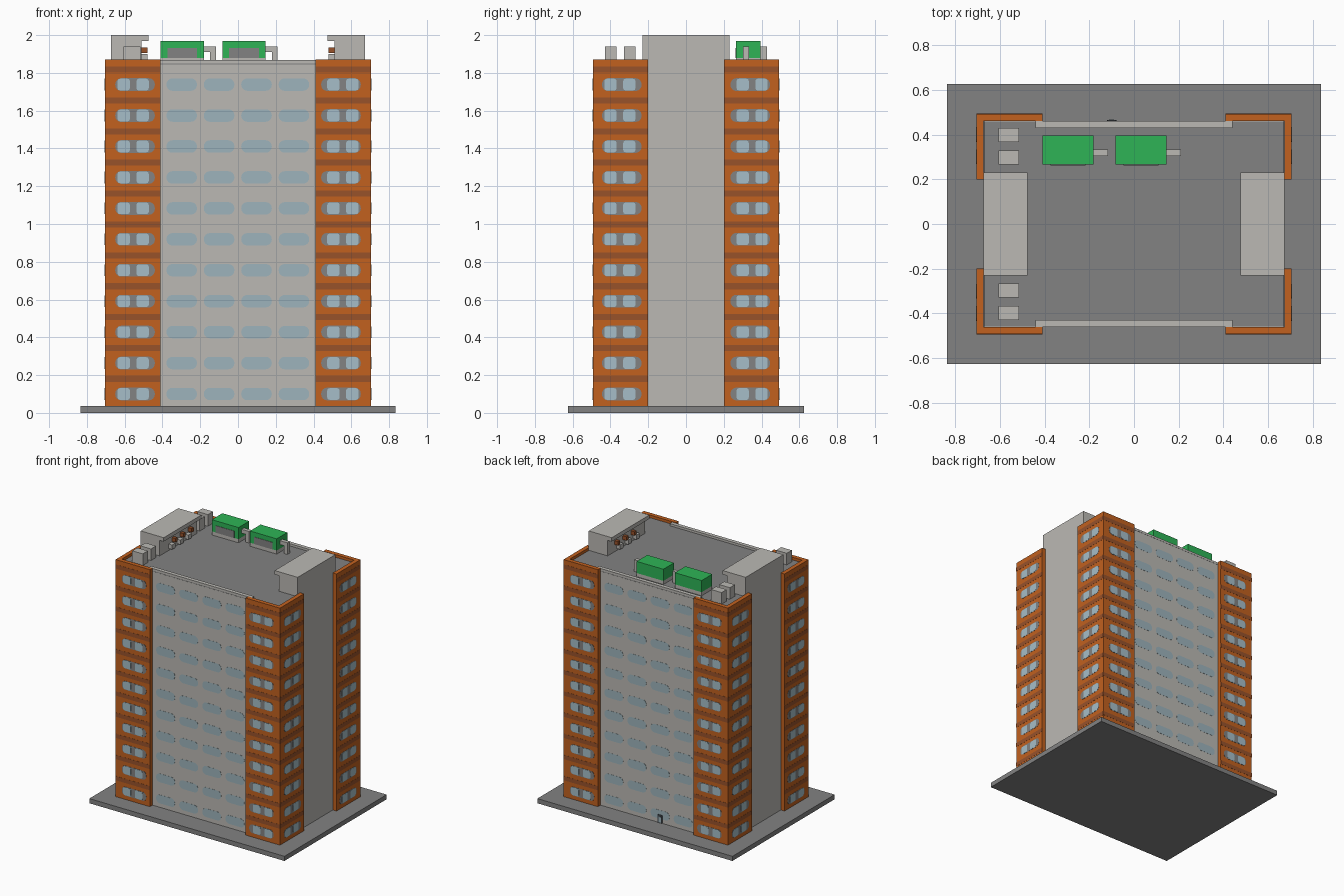
import bpy, bmesh, math
from mathutils import Matrix, Vector

cube = bpy.data.objects.get("Cube")
if cube:
    bpy.data.objects.remove(cube, do_unlink=True)


def srgb(r, g, b):
    return tuple(((c / 255 + 0.055) / 1.055) ** 2.4 for c in (r, g, b)) + (1.0,)


def material(name, rgb):
    m = bpy.data.materials.new(name)
    m.use_nodes = True
    m.diffuse_color = srgb(*rgb)
    m.node_tree.nodes["Principled BSDF"].inputs["Base Color"].default_value = srgb(*rgb)
    return m


CONCRETE = material("light concrete", (187, 185, 180))
ASPHALT = material("dark grey", (130, 130, 130))
ORANGE = material("orange cladding", (194, 97, 31))
BROWN = material("brown band", (152, 82, 42))
GREEN = material("green paint", (46, 180, 86))
GLASS = material("facade glass", (158, 180, 188))
PANE = material("pale pane", (166, 190, 200))
DARK = material("door frame", (60, 66, 72))


def finish(name, bm, mat):
    bmesh.ops.recalc_face_normals(bm, faces=bm.faces)
    me = bpy.data.meshes.new(name)
    bm.to_mesh(me)
    bm.free()
    me.materials.append(mat)
    ob = bpy.data.objects.new(name, me)
    bpy.context.collection.objects.link(ob)
    return ob


def boxes(name, mat, *ranges):
    """Each range is (x0, x1, y0, y1, z0, z1)."""
    bm = bmesh.new()
    for x0, x1, y0, y1, z0, z1 in ranges:
        size = Matrix.Diagonal((abs(x1 - x0), abs(y1 - y0), z1 - z0, 1))
        mid = Matrix.Translation(((x0 + x1) / 2, (y0 + y1) / 2, (z0 + z1) / 2))
        bmesh.ops.create_cube(bm, size=1, matrix=mid @ size)
    return finish(name, bm, mat)


def rounded(w, h, r, seg=4):
    """Outline of a rounded rectangle."""
    pts = []
    for k, (sx, sy) in enumerate(((1, 1), (-1, 1), (-1, -1), (1, -1))):
        for i in range(seg + 1):
            a = (k + i / seg) * math.pi / 2
            pts.append((sx * (w / 2 - r) + r * math.cos(a),
                        sy * (h / 2 - r) + r * math.sin(a)))
    return pts


def plates(name, mat, outline, centres, axis, side, depth, thick):
    """Thin plates on the wall facing side*axis, at centres (u, z)."""
    bm = bmesh.new()
    for cu, cz in centres:
        def at(u, z, d):
            d *= side
            return Vector((d, u, z) if axis == "x" else (u, d, z))
        back = [bm.verts.new(at(cu + u, cz + z, depth - 0.002)) for u, z in outline]
        front = [bm.verts.new(at(cu + u, cz + z, depth + thick)) for u, z in outline]
        bm.faces.new(front)
        n = len(outline)
        for i in range(n):
            j = (i + 1) % n
            bm.faces.new((back[i], back[j], front[j], front[i]))
        bm.faces.new(back[::-1])
    return finish(name, bm, mat)


ROOF, RIM = 1.85, 1.87
ROWS = [0.1 + 0.1638 * i for i in range(11)]
SIDES = (-1, 1)

# Ground slab, tower body and roof
boxes("ground_slab", ASPHALT, (-0.835, 0.835, -0.625, 0.625, 0, 0.036))
boxes("tower_body", CONCRETE, (-0.67, 0.67, -0.46, 0.46, 0.036, ROOF - 0.005))
boxes("roof_deck", ASPHALT, (-0.67, 0.67, -0.459, 0.459, ROOF - 0.005, ROOF))
boxes("facade_parapets", CONCRETE,
      *[(-0.44, 0.44, s * 0.43, s * 0.46, ROOF, RIM - 0.003) for s in SIDES])

# Lift shafts with overhanging caps
boxes("lift_shafts", CONCRETE,
      *[(s * 0.51, s * 0.672, -0.23, 0.23, 0.036, 1.97) for s in SIDES])
boxes("shaft_caps", CONCRETE,
      *[(s * 0.475, s * 0.672, -0.23, 0.23, 1.97, 2.0) for s in SIDES])

# L-shaped corner cladding
boxes("corner_walls", ORANGE,
      *[(sx * 0.41, sx * 0.704, sy * 0.46, sy * 0.492, 0.036, RIM) for sx in SIDES for sy in SIDES],
      *[(sx * 0.672, sx * 0.704, sy * 0.2, sy * 0.46, 0.036, RIM) for sx in SIDES for sy in SIDES])

# Bands and windows on each clad wall: axis, wall depth, window centre, wall centre, wall length
WIDE = rounded(0.21, 0.068, 0.032)
SMALL = rounded(0.065, 0.062, 0.012, 2)
for axis, depth, mid, wall_mid, wall_len in (("y", 0.492, 0.545, 0.557, 0.294),
                                             ("x", 0.704, 0.34, 0.346, 0.292)):
    band = [(-wall_len / 2, -0.016), (wall_len / 2, -0.016),
            (wall_len / 2, 0.016), (-wall_len / 2, 0.016)]
    for face, face_name in zip(SIDES, ("front", "back") if axis == "y" else ("right", "left")):
        plates(f"{face_name}_brown_bands", BROWN, band,
               [(s * wall_mid, z + 0.079) for s in SIDES for z in ROWS],
               axis, face, depth, 0.001)
        plates(f"{face_name}_window_surrounds", ASPHALT, WIDE,
               [(s * mid, z) for s in SIDES for z in ROWS], axis, face, depth, 0.001)
        plates(f"{face_name}_window_panes", PANE, SMALL,
               [(s * (mid + o), z) for s in SIDES for o in (-0.04, 0.06) for z in ROWS],
               axis, face, depth, 0.002)

# Long facade windows, four per floor
OVAL = rounded(0.162, 0.066, 0.032)
for face, face_name in zip(SIDES, ("front", "back")):
    plates(f"{face_name}_facade_windows", GLASS, OVAL,
           [(-0.298 + 0.198 * c, z) for c in range(4) for z in ROWS],
           "y", face, 0.46, 0.001)

# Back door
plates("door_frame", DARK, rounded(0.042, 0.064, 0.006, 2), [(-0.1, 0.068)], "y", 1, 0.46, 0.004)
plates("door_glass", GLASS, rounded(0.022, 0.046, 0.004, 2), [(-0.1, 0.062)], "y", 1, 0.46, 0.006)

# Rooftop vents
boxes("roof_vents", CONCRETE,
      *[(-0.605, -0.515, s * y, s * (y + 0.062), ROOF, 1.94) for s in SIDES for y in (0.267, 0.367)])

# Green plant rooms with bent exhaust ducts
for name, x in (("first", -0.41), ("second", -0.083)):
    boxes(f"{name}_plant_base", CONCRETE, (x, x + 0.229, 0.265, 0.395, ROOF, 1.878))
    boxes(f"{name}_plant_room", GREEN, (x, x + 0.229, 0.265, 0.395, 1.878, 1.968))
    boxes(f"{name}_plant_grille", ASPHALT, (x + 0.036, x + 0.193, 0.262, 0.27, 1.878, 1.932))
    boxes(f"{name}_plant_duct", CONCRETE,
          (x + 0.229, x + 0.293, 0.303, 0.333, 1.91, 1.94),
          (x + 0.263, x + 0.293, 0.303, 0.333, ROOF, 1.91))

# Small meters and pipe boxes on the inner shaft walls
METERS = [(s, y) for s in SIDES for y in (-0.1, 0.0, 0.1)]
boxes("meter_boxes", CONCRETE,
      *[(s * 0.48, s * 0.51, y - 0.02, y + 0.02, 1.865, 1.9) for s, y in METERS])
boxes("pipe_boxes", BROWN,
      *[(s * 0.48, s * 0.51, y + 0.02, y + 0.045, 1.905, 1.935) for s, y in METERS])
